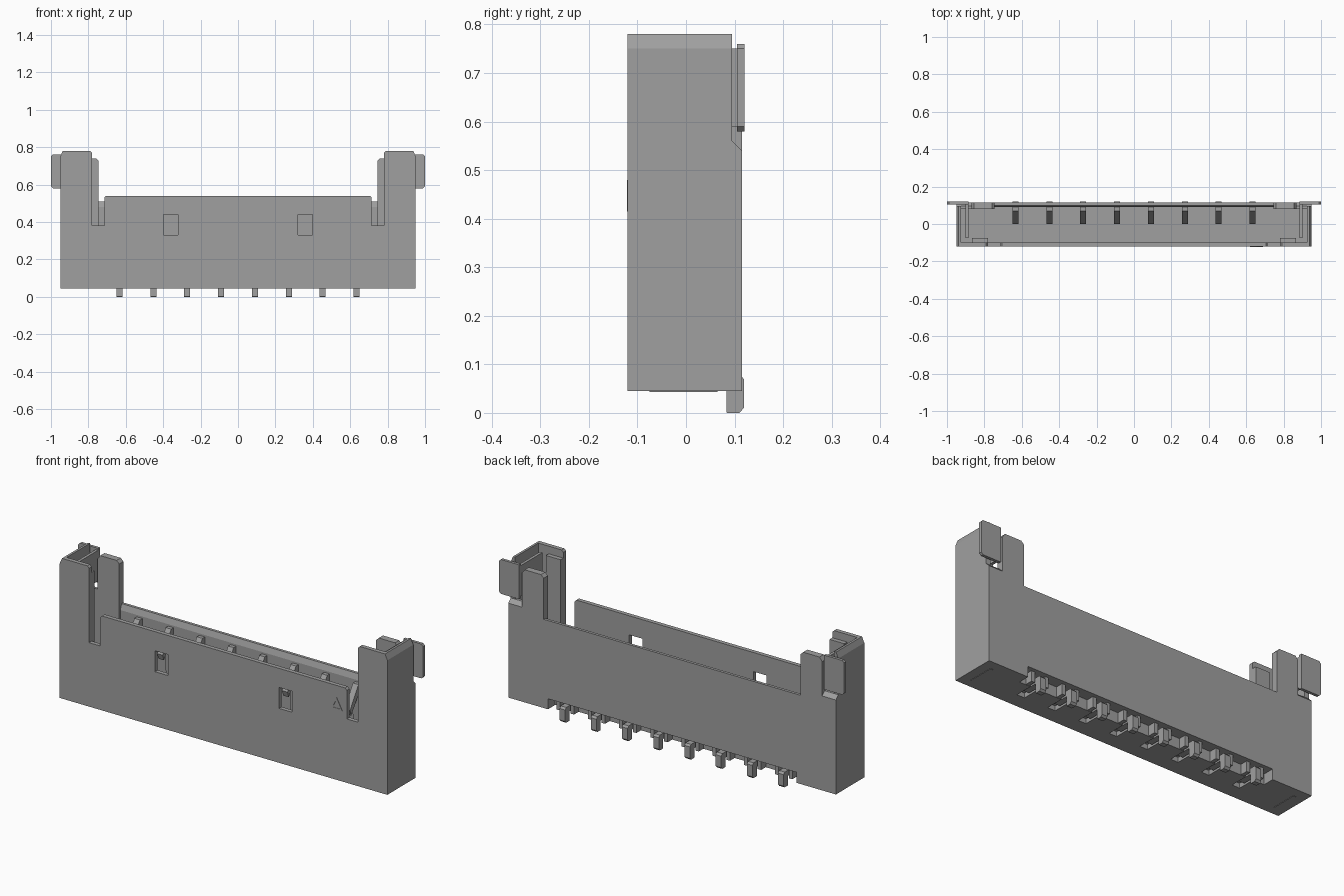
import bpy, bmesh
from mathutils import Vector

cube = bpy.data.objects.get("Cube")
if cube:
    bpy.data.objects.remove(cube)

grey = bpy.data.materials.new("plain grey")
grey.use_nodes = True
COL = (0.35, 0.35, 0.35, 1)
grey.diffuse_color = COL
grey.node_tree.nodes["Principled BSDF"].inputs["Base Color"].default_value = COL


def prism(name, axis, pts, lo, hi):
    """Extrude a 2D outline along an axis; outline is (y,z), (x,z) or (x,y)."""
    place = {"x": lambda a, b, t: (t, a, b),
             "y": lambda a, b, t: (a, t, b),
             "z": lambda a, b, t: (a, b, t)}[axis]
    bm = bmesh.new()
    face = bm.faces.new([bm.verts.new(place(a, b, lo)) for a, b in pts])
    ext = bmesh.ops.extrude_face_region(bm, geom=[face])
    move = Vector(place(0, 0, hi - lo))
    bmesh.ops.translate(bm, vec=move,
                        verts=[v for v in ext["geom"] if isinstance(v, bmesh.types.BMVert)])
    bmesh.ops.recalc_face_normals(bm, faces=bm.faces)
    mesh = bpy.data.meshes.new(name)
    bm.to_mesh(mesh)
    bm.free()
    mesh.materials.append(grey)
    ob = bpy.data.objects.new(name, mesh)
    bpy.context.collection.objects.link(ob)
    return ob


def box(name, x0, x1, y0, y1, z0, z1):
    x0, x1 = sorted((x0, x1))
    return prism(name, "z", [(x0, y0), (x1, y0), (x1, y1), (x0, y1)], z0, z1)


def mirrored(half):
    """Close a half outline by mirroring it across x = 0."""
    return half + [(-x, z) for x, z in reversed(half)]


def cut(ob, cutter):
    mod = ob.modifiers.new("cut", "BOOLEAN")
    mod.object = cutter
    mod.solver = "EXACT"
    cutter.hide_render = True
    cutter.hide_set(True)
    cutter.display_type = "WIRE"


PINS = [(i - 3.5) * 0.181 for i in range(8)]

# Front wall with raised ends, slots and two latch windows
front = prism("front_wall", "y", mirrored([
    (0.95, 0.045), (0.95, 0.75), (0.935, 0.78), (0.79, 0.78), (0.78, 0.77),
    (0.78, 0.38), (0.715, 0.38), (0.715, 0.53), (0.705, 0.54)]), -0.12, -0.098)
for s in (-1, 1):
    cut(front, box("window_cutter", s * 0.322, s * 0.398, -0.2, -0.05, 0.33, 0.44))

# Back wall with raised ends and a notch for the pins
prism("back_wall", "y", mirrored([
    (0.72, 0.10), (0.72, 0.045), (0.95, 0.045), (0.95, 0.54), (0.87, 0.54),
    (0.87, 0.72), (0.855, 0.74), (0.76, 0.74), (0.745, 0.725), (0.745, 0.51)]), 0.10, 0.115)
prism("back_wall_lining", "x",
      [(0.1, 0.51), (0.09, 0.48), (0.09, 0.12), (0.1, 0.12)], -0.745, 0.745)

# Floor with grooves below the pins
floor = box("floor", -0.94, 0.94, -0.11, 0.055, 0.045, 0.14)
for x in PINS:
    cut(floor, box("groove_cutter", x - 0.022, x + 0.022, -0.04, 0.1, 0.0, 0.07))
box("floor_rear", -0.94, 0.94, 0.054, 0.105, 0.10, 0.14)

for s, side in ((-1, "right"), (1, "left")):
    # Tower side wall, chamfered outside at the top
    prism(side + "_side_wall", "y",
          [(s * x, z) for x, z in ((0.925, 0.045), (0.95, 0.045), (0.95, 0.75),
                                   (0.937, 0.78), (0.925, 0.78))], -0.12, 0.095)
    box(side + "_floor_corner", s * 0.72, s * 0.94, 0.054, 0.105, 0.045, 0.14)
    # Rear shoulder below the clip tab
    x0, x1 = sorted((s * 0.86, s * 0.95))
    prism(side + "_rear_shoulder", "x",
          [(0.08, 0.045), (0.115, 0.045), (0.115, 0.54), (0.095, 0.56), (0.08, 0.56)], x0, x1)
    # Thick tower blocks at the front and back
    prism(side + "_rear_block", "y",
          [(s * x, z) for x, z in ((0.745, 0.14), (0.87, 0.14), (0.87, 0.72), (0.855, 0.74),
                                   (0.76, 0.74), (0.745, 0.725))], 0.08, 0.115)
    box(side + "_front_lip", s * 0.78, s * 0.865, -0.11, -0.075, 0.14, 0.74)
    # Sheet clip: leg, bent tab
    box(side + "_clip_leg", s * 0.885, s * 0.90, -0.075, 0.065, 0.043, 0.75)
    box(side + "_clip_bridge", s * 0.885, s * 0.90, 0.06, 0.118, 0.59, 0.75)
    prism(side + "_clip_tab", "y",
          [(s * x, z) for x, z in ((0.885, 0.58), (0.99, 0.58), (1.0, 0.59),
                                   (1.0, 0.75), (0.99, 0.76), (0.885, 0.76))], 0.105, 0.12)

# Contacts inside, bent pins and their guide ribs below
for x in PINS:
    prism("contact", "x", [(0.095, 0.12), (0.095, 0.47), (0.07, 0.47), (0.0, 0.36),
                           (0.01, 0.33), (0.065, 0.41), (0.075, 0.12)], x - 0.016, x + 0.016)
    prism("pin", "x", [(0.0, 0.05), (0.083, 0.05), (0.083, 0.002), (0.085, 0.0), (0.11, 0.0),
                       (0.119, 0.01), (0.119, 0.07), (0.11, 0.08), (0.0, 0.08)],
          x - 0.016, x + 0.016)
    for s in (-1, 1):
        box("pin_rib", x + s * 0.03, x + s * 0.05, 0.05, 0.095, 0.046, 0.105)

# First-contact mark: thin triangular outline on the front
mark = prism("first_contact_mark", "y", [(0.62, 0.415), (0.69, 0.415), (0.655, 0.48)],
             -0.122, -0.119)
cut(mark, prism("mark_cutter", "y", [(0.633, 0.422), (0.677, 0.422), (0.655, 0.464)],
                -0.13, -0.11))
